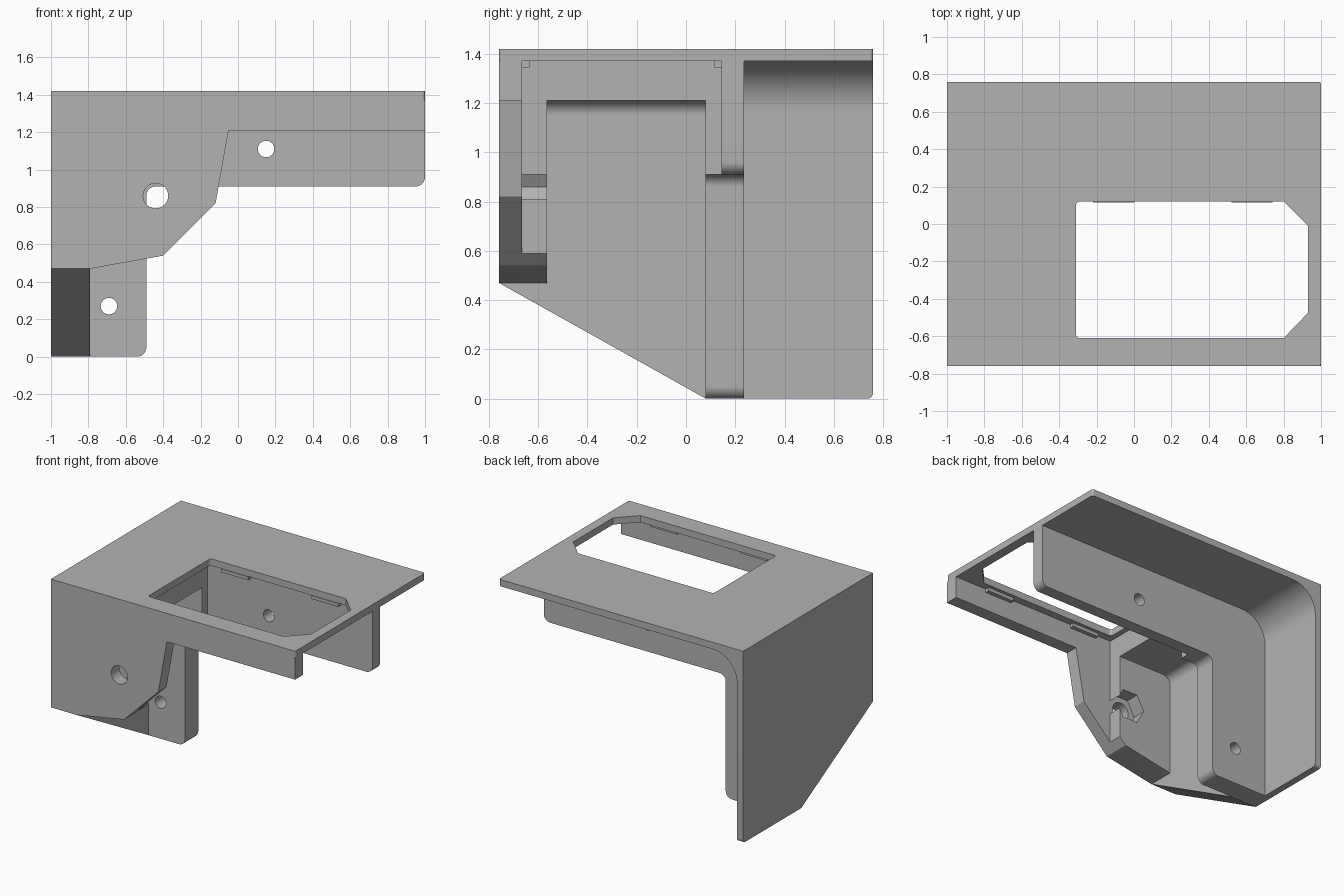
import bpy
import bmesh
import math
from mathutils import Matrix, Vector

if "Cube" in bpy.data.objects:
    bpy.data.objects.remove(bpy.data.objects["Cube"], do_unlink=True)

# One plain grey plastic
GREY = (0.45, 0.45, 0.45, 1)
grey = bpy.data.materials.new("grey_plastic")
grey.use_nodes = True
grey.diffuse_color = GREY
grey.node_tree.nodes["Principled BSDF"].inputs["Base Color"].default_value = GREY

# Profile planes: which world directions the profile's u, v and normal follow
FRAMES = {
    "x": ((0, 1, 0), (0, 0, 1), (1, 0, 0)),
    "y": ((1, 0, 0), (0, 0, 1), (0, -1, 0)),
    "z": ((1, 0, 0), (0, 1, 0), (0, 0, 1)),
}


def rounded(points, steps=10):
    """Expand (u, v, radius) corners into arcs; (u, v) corners stay sharp."""
    out = []
    for i, p in enumerate(points):
        here = Vector(p[:2])
        if len(p) == 2:
            out.append(here)
            continue
        a = (Vector(points[i - 1][:2]) - here).normalized()
        b = (Vector(points[(i + 1) % len(points)][:2]) - here).normalized()
        half = a.angle(b) / 2
        centre = here + (a + b).normalized() * (p[2] / math.sin(half))
        start = here + a * (p[2] / math.tan(half)) - centre
        end = here + b * (p[2] / math.tan(half)) - centre
        turn = start.angle_signed(end)
        for k in range(steps + 1):
            out.append(centre + Matrix.Rotation(-turn * k / steps, 2) @ start)
    clean = []
    for p in out:
        if not clean or (p - clean[-1]).length > 1e-4:
            clean.append(p)
    return clean


def circle(u, v, r, n=40):
    return [(u + r * math.cos(math.tau * k / n), v + r * math.sin(math.tau * k / n))
            for k in range(n)]


def rect(u0, u1, v0, v1):
    return [(u0, v0), (u1, v0), (u1, v1), (u0, v1)]


def slab(name, axis, lo, hi, outline, holes=()):
    """Extrude a filled profile with holes along an axis from lo to hi."""
    curve = bpy.data.curves.new(name + "_profile", "CURVE")
    curve.dimensions = "2D"
    curve.fill_mode = "BOTH"
    curve.extrude = (hi - lo) / 2
    for loop in [rounded(outline), *holes]:
        spline = curve.splines.new("POLY")
        spline.points.add(len(loop) - 1)
        spline.use_cyclic_u = True
        for point, (u, v) in zip(spline.points, loop):
            point.co = (u, v, 0, 1)
    temp = bpy.data.objects.new(name + "_temp", curve)
    bpy.context.collection.objects.link(temp)
    bpy.context.view_layer.update()
    graph = bpy.context.evaluated_depsgraph_get()
    mesh = bpy.data.meshes.new_from_object(temp.evaluated_get(graph))
    bpy.data.objects.remove(temp, do_unlink=True)
    bpy.data.curves.remove(curve)

    frame = Matrix(FRAMES[axis]).transposed().to_4x4()
    frame.translation = Vector([(lo + hi) / 2 if c == axis else 0 for c in "xyz"])
    mesh.transform(frame)
    bm = bmesh.new()
    bm.from_mesh(mesh)
    bmesh.ops.remove_doubles(bm, verts=bm.verts, dist=1e-5)
    bmesh.ops.recalc_face_normals(bm, faces=bm.faces)
    bm.to_mesh(mesh)
    bm.free()
    mesh.materials.clear()
    mesh.materials.append(grey)

    obj = bpy.data.objects.new(name, mesh)
    bpy.context.collection.objects.link(obj)
    bpy.ops.object.select_all(action="DESELECT")
    obj.select_set(True)
    bpy.context.view_layer.objects.active = obj
    bpy.ops.object.shade_smooth_by_angle(angle=math.radians(25))
    return obj


# Shared levels
TOP, UNDER, CEILING, BEAM = 1.42, 1.37, 1.21, 0.91
FRONT, BACK = -0.76, 0.76
POCKET_X, POCKET_FRONT, POCKET_BACK = -0.35, -0.665, 0.145
WALL_X, WALL_BACK = -0.79, -0.565
RIB_FRONT, RIB_BACK = 0.08, 0.235

# Top plate with the chamfered window
window = rounded([(-0.31, -0.61, 0.02), (0.8, -0.61), (0.93, -0.475),
                  (0.93, -0.01), (0.8, 0.12), (-0.31, 0.12, 0.02)])
slab("top_plate", "z", UNDER, TOP,
     [(-1, FRONT), (1, FRONT, 0.015), (1, BACK, 0.015), (-1, BACK)], [window])

# Front wall with its bolt hole, and the beam running along the window
slab("front_wall", "y", FRONT, POCKET_FRONT,
     [(-1, 0.47), (WALL_X, 0.47), (-0.4, 0.54), (-0.12, 0.82), (-0.05, CEILING),
      (1, CEILING), (1, UNDER), (-1, UNDER)], [circle(-0.44, 0.86, 0.067)])

# Backing of the front wall, with a hexagonal nut recess open to the side
slab("nut_recess_wall", "y", POCKET_FRONT, WALL_BACK,
     [(WALL_X, 0.47), (-0.4, 0.54), (POCKET_X, 0.59), (POCKET_X, 0.81),
      (-0.38, 0.755), (-0.5, 0.755), (-0.56, 0.86), (-0.5, 0.965), (-0.38, 0.965),
      (POCKET_X, 0.91), (POCKET_X, UNDER), (WALL_X, UNDER)])

# Thick side wall with sloping lower edge, and the thin side plate behind it
slab("side_wall", "x", -1, WALL_X,
     [(FRONT, 0.47), (RIB_FRONT, 0), (RIB_FRONT, UNDER), (FRONT, UNDER)])
slab("side_plate", "x", -1, -0.95,
     [(RIB_FRONT, 0), (BACK, 0, 0.025), (BACK, UNDER), (RIB_FRONT, UNDER)])

# Thick ceiling block, rounded into the side wall
slab("ceiling_block", "y", WALL_BACK, RIB_FRONT,
     [(-0.8, 1.1), (WALL_X, 1.1), (WALL_X, CEILING, 0.06), (POCKET_X, CEILING),
      (POCKET_X, UNDER), (-0.8, UNDER)])

# Large round fillet between the side plate and the top plate
slab("rear_fillet", "y", RIB_BACK, BACK,
     [(-0.98, 1.1), (-0.95, 1.1), (-0.95, UNDER, 0.2), (-0.75, UNDER), (-0.98, UNDER)])

# L-shaped mounting rib: full-length rear layer, shorter front layer
leg = [(-0.99, 0), (-0.49, 0, 0.05), (-0.49, BEAM, 0.05)]
leg_hole, beam_hole = circle(-0.69, 0.27, 0.044), circle(0.15, 1.11, 0.044)
slab("rib_rear", "y", POCKET_BACK, RIB_BACK,
     leg + [(1, BEAM, 0.05), (1, UNDER), (-0.99, UNDER)], [leg_hole, beam_hole])
slab("rib_front", "y", RIB_FRONT, POCKET_BACK,
     leg + [(POCKET_X, BEAM), (POCKET_X, UNDER), (-0.99, UNDER)], [leg_hole])

# Small retaining tabs under the long window edges
for side, (y0, y1) in {"front": (POCKET_FRONT, -0.635), "rear": (0.115, POCKET_BACK)}.items():
    for place, x in (("inner", -0.11), ("outer", 0.63)):
        slab(f"{side}_{place}_tab", "z", 1.345, UNDER, rect(x - 0.11, x + 0.11, y0, y1))
